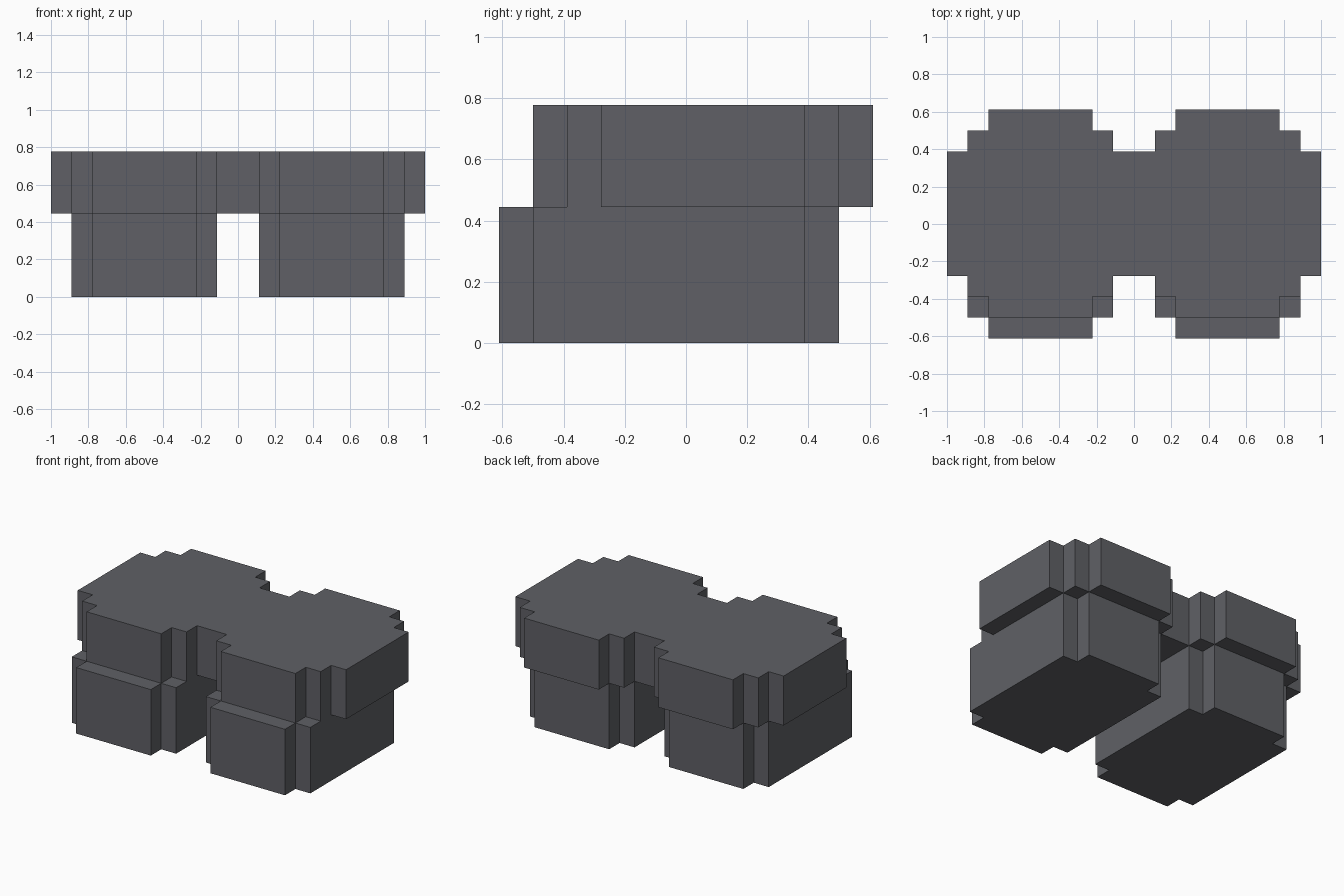
import bpy
import bmesh

UNIT = 1 / 9  # size of one block step

default = bpy.data.objects.get("Cube")
if default:
    bpy.data.objects.remove(default, do_unlink=True)

grey = bpy.data.materials.new("slate grey")
grey.use_nodes = True
colour = (0.115, 0.118, 0.132, 1)
grey.diffuse_color = colour
grey.node_tree.nodes["Principled BSDF"].inputs["Base Color"].default_value = colour


def prism(name, outline, bottom, top):
    """Extrude a counter-clockwise outline, given in block steps."""
    bm = bmesh.new()
    base = bm.faces.new([bm.verts.new((x * UNIT, y * UNIT, bottom * UNIT)) for x, y in outline])
    result = bmesh.ops.extrude_face_region(bm, geom=[base], use_keep_orig=True)
    raised = [v for v in result["geom"] if isinstance(v, bmesh.types.BMVert)]
    bmesh.ops.translate(bm, verts=raised, vec=(0, 0, (top - bottom) * UNIT))
    bmesh.ops.recalc_face_normals(bm, faces=bm.faces)
    mesh = bpy.data.meshes.new(name)
    bm.to_mesh(mesh)
    bm.free()
    mesh.materials.append(grey)
    obj = bpy.data.objects.new(name, mesh)
    bpy.context.collection.objects.link(obj)
    return obj


def mirrored(points):
    """The same outline on the other side of x = 0, still counter-clockwise."""
    return [(-x, y) for x, y in reversed(points)]


# Lower blocks with notched corners, one on each side
lower = [(1, -4.5), (2, -4.5), (2, -5.5), (7, -5.5), (7, -4.5), (8, -4.5),
         (8, 3.5), (7, 3.5), (7, 4.5), (2, 4.5), (2, 3.5), (1, 3.5)]
prism("left_lower_block", lower, 0, 4)
prism("right_lower_block", mirrored(lower), 0, 4)

# Upper slab: two stepped lobes joined by a bridge
lobe = [(1, -2.5), (1, -3.5), (2, -3.5), (2, -4.5), (7, -4.5), (7, -3.5),
        (8, -3.5), (8, -2.5), (9, -2.5), (9, 3.5), (8, 3.5), (8, 4.5),
        (7, 4.5), (7, 5.5), (2, 5.5), (2, 4.5), (1, 4.5), (1, 3.5)]
prism("upper_slab", lobe + mirrored(lobe), 4, 7)
